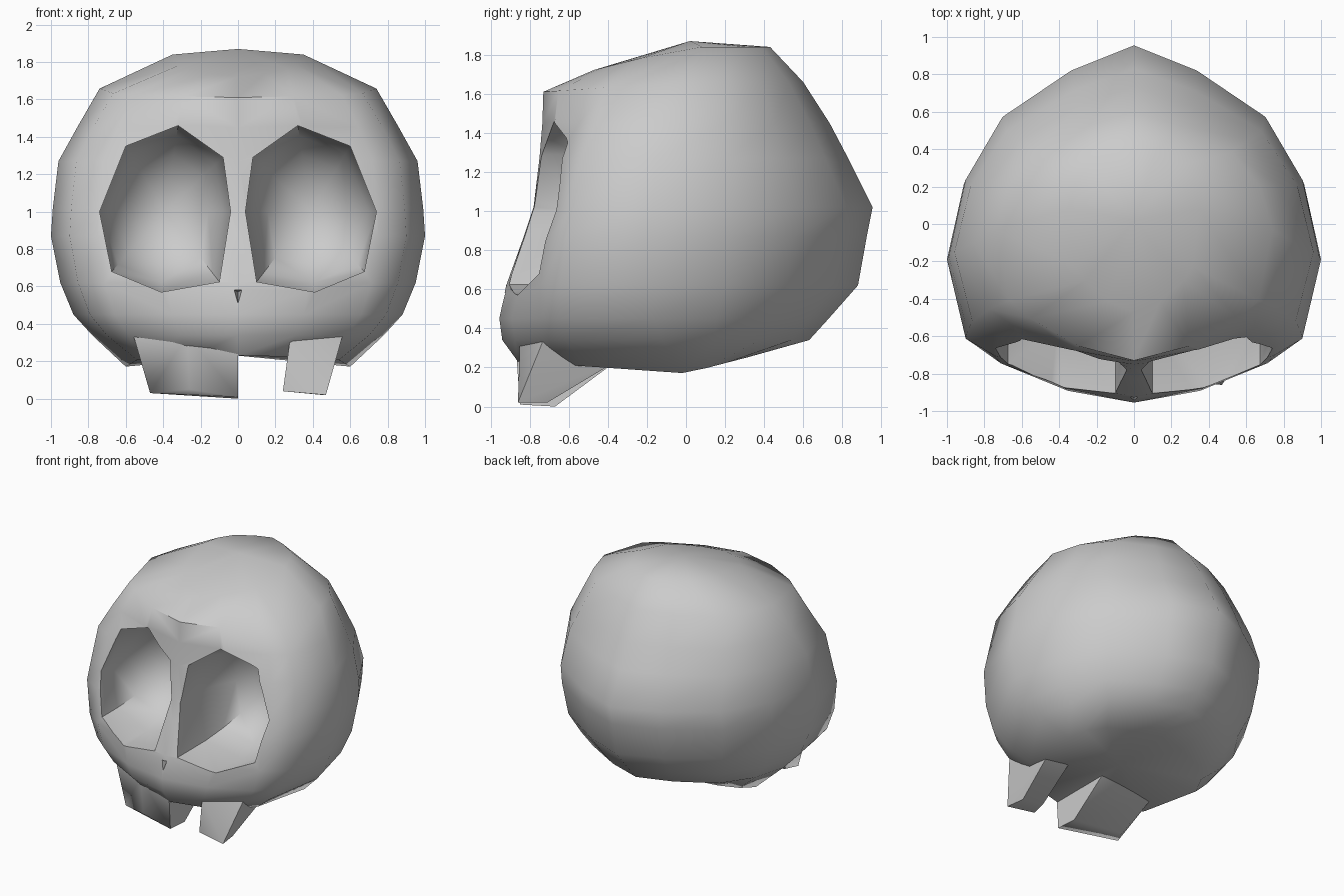
import bpy, bmesh, math

if "Cube" in bpy.data.objects:
    bpy.data.objects.remove(bpy.data.objects["Cube"])


def finish(name, bm):
    bmesh.ops.recalc_face_normals(bm, faces=bm.faces)
    me = bpy.data.meshes.new(name)
    bm.to_mesh(me)
    bm.free()
    ob = bpy.data.objects.new(name, me)
    bpy.context.collection.objects.link(ob)
    return ob


def loft(name, rings, start, end):
    """Skin a stack of closed rings and close both ends to a point."""
    bm = bmesh.new()
    rows = [[bm.verts.new(p) for p in r] for r in rings]
    n = len(rows[0])
    for a, b in zip(rows, rows[1:]):
        for i in range(n):
            j = (i + 1) % n
            bm.faces.new((a[i], a[j], b[j], b[i]))
    for row, tip in ((rows[0], start), (rows[-1], end)):
        v = bm.verts.new(tip)
        for i in range(n):
            bm.faces.new((row[i], row[(i + 1) % n], v))
    return finish(name, bm)


def hull(name, pts):
    bm = bmesh.new()
    for p in pts:
        bm.verts.new(p)
    res = bmesh.ops.convex_hull(bm, input=bm.verts)
    junk = [v for v in res["geom_interior"] if isinstance(v, bmesh.types.BMVert)]
    bmesh.ops.delete(bm, geom=junk, context='VERTS')
    return finish(name, bm)


def smooth(ob, deg):
    bpy.ops.object.select_all(action='DESELECT')
    ob.select_set(True)
    bpy.context.view_layer.objects.active = ob
    bpy.ops.object.shade_smooth_by_angle(angle=math.radians(deg))


def skull_ring(z, hw, f, c, b, t=0.76, sf=0.0, sb=0.0):
    """Horizontal section: half width, front y, widest y, back y,
    cheek fullness t, front and back z slopes."""
    front = [(0, 1), (.40, .5 + .5 * (t + .1)), (.75, t), (.90, t - .14)]
    back = [(1, 0), (.91, .36), (.71, .66), (.34, .88), (0, 1)]
    half = [(x * hw, c + (f - c) * k) for x, k in front]
    half += [(x * hw, c + (b - c) * k) for x, k in back]
    full = half + [(-x, y) for x, y in half[-2:0:-1]]
    return [(x, y, z + (sb if y > 0 else sf) * y) for x, y in full]


# Cranium and face
cranium = loft("skull", [
    skull_ring(.17, .60, -.86, -.02, .32, .74, -.07, .26),
    skull_ring(.34, .78, -.94, -.12, .63, .74),
    skull_ring(.45, .88, -.955, -.17, .73, .74),
    skull_ring(.62, .95, -.92, -.19, .88, .76),
    skull_ring(.87, 1.0, -.83, -.19, .925, .80),
    skull_ring(1.02, .99, -.78, -.17, .955, .80),
    skull_ring(1.27, .96, -.75, -.15, .83, .76),
    skull_ring(1.45, .86, -.735, -.10, .735, .70),
    skull_ring(1.66, .74, -.73, -.03, .60, .68, .068),
    skull_ring(1.84, .35, -.47, .08, .43, .70, .25),
], (0, -.15, .23), (0, .02, 1.87))

# Eye socket and nose cutters
EYE = [(.32, 1.46), (.60, 1.35), (.74, 1.0), (.675, .68),
       (.41, .57), (.10, .625), (.04, 1.0), (.08, 1.29)]
CX, CZ = .39, 1.0
cutters = []
for s in (1, -1):
    rings = [[(s * (CX + (x - CX) * k), y, CZ + (z - CZ) * k) for x, z in EYE]
             for y, k in ((-1.1, 1), (-.55, 1), (-.38, .88), (-.25, .66), (-.17, .36))]
    cutters.append(loft("socket_cutter", rings, (s * CX, -1.1, CZ), (s * CX, -.14, CZ)))
cutters.append(hull("nose_cutter", [(-.035, -1.0, .59), (.035, -1.0, .59),
                                    (0, -1.0, .48), (0, -.82, .57)]))
bpy.context.view_layer.objects.active = cranium
for cut in cutters:
    m = cranium.modifiers.new("cut", 'BOOLEAN')
    m.operation = 'DIFFERENCE'
    m.solver = 'EXACT'
    m.object = cut
    bpy.ops.object.modifier_apply(modifier=m.name)
for cut in cutters:
    bpy.data.objects.remove(cut)
smooth(cranium, 50)

# Teeth: a wide double tooth and a single one, each tapering back under the skull
wide = hull("double_tooth", [
    (-.47, -.74, .03), (-.26, -.82, .05), (0, -.85, .01), (0, -.67, 0), (-.42, -.64, .03),
    (-.56, -.73, .34), (-.27, -.84, .34), (0, -.87, .30), (0, -.36, .23), (-.48, -.36, .23)])
single = hull("single_tooth", [
    (.24, -.83, .04), (.47, -.86, .02), (.45, -.71, .02), (.27, -.70, .04),
    (.28, -.85, .33), (.56, -.73, .34), (.50, -.36, .23), (.30, -.36, .23)])
for tooth in (wide, single):
    smooth(tooth, 45)
